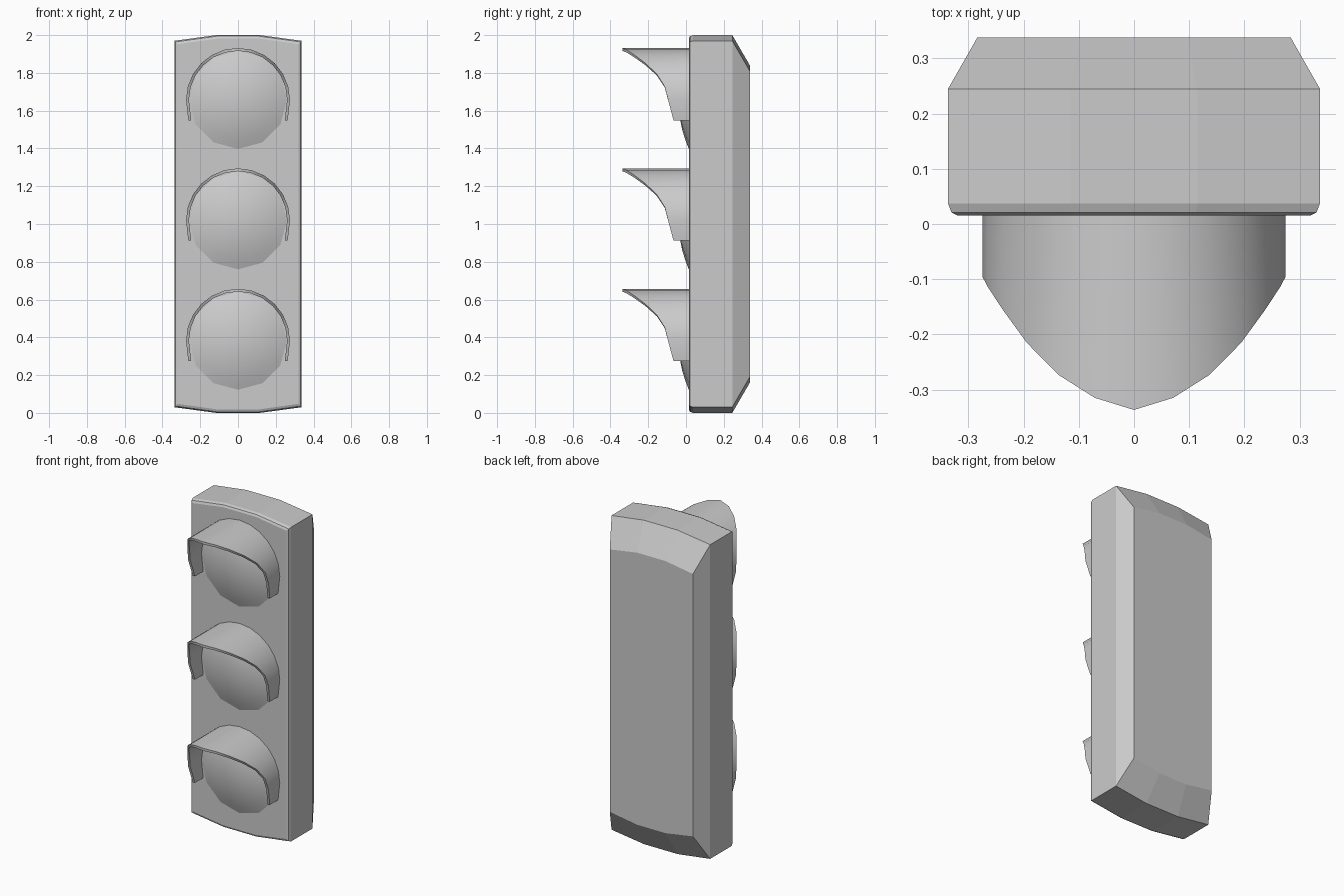
import bpy, bmesh, math

if "Cube" in bpy.data.objects:
    bpy.data.objects.remove(bpy.data.objects["Cube"])


def finish(name, bm, smooth=None):
    bmesh.ops.recalc_face_normals(bm, faces=bm.faces)
    mesh = bpy.data.meshes.new(name)
    bm.to_mesh(mesh)
    bm.free()
    ob = bpy.data.objects.new(name, mesh)
    bpy.context.collection.objects.link(ob)
    if smooth:
        bpy.ops.object.select_all(action='DESELECT')
        ob.select_set(True)
        bpy.context.view_layer.objects.active = ob
        bpy.ops.object.shade_smooth_by_angle(angle=math.radians(smooth))
    return ob


def loft(bm, loops, closed=True):
    """Bridge vertex loops of equal length with quads."""
    rings = [[bm.verts.new(p) for p in loop] for loop in loops]
    for a, b in zip(rings, rings[1:]):
        n = len(a)
        for i in range(n if closed else n - 1):
            j = (i + 1) % n
            bm.faces.new((a[i], a[j], b[j], b[i]))
    return rings


# housing: bowed-end box, rounded front rim, wide chamfer at the back
def housing_loop(y, inset_x, inset_z):
    w, c = 0.337 - inset_x, 0.115 * (1 - inset_x / 0.337)
    h, k = 1.0 - inset_z, 0.97 - inset_z
    half = [(-w, k), (-c, h), (c, h), (w, k)]
    outline = half + [(-x, -z) for x, z in half]
    return [(x, y, 1 + z) for x, z in outline]


bm = bmesh.new()
rings = loft(bm, [housing_loop(*s) for s in (
    (0.015, 0.018, 0.018), (0.021, 0.006, 0.006), (0.037, 0, 0),
    (0.245, 0, 0), (0.338, 0.053, 0.16))])
bm.faces.new(rings[0])
bm.faces.new(rings[-1])
finish("housing", bm)


# lens: shallow twelve-sided dome
def lens(name, cz, radius=0.262, depth=0.057, sides=12):
    bm = bmesh.new()
    loops = []
    for f in (1, 0.82, 0.6, 0.32):
        y = 0.016 - depth * (1 - f * f)
        loops.append([(f * radius * math.sin(math.tau * i / sides), y,
                       cz + f * radius * math.cos(math.tau * i / sides))
                      for i in range(sides)])
    rings = loft(bm, loops)
    bm.faces.new(rings[-1])
    bmesh.ops.poke(bm, faces=[bm.faces[:][-1]])
    for v in bm.verts:
        if abs(v.co.x) < 1e-5 and abs(v.co.z - cz) < 1e-5:
            v.co.y = 0.016 - depth
    finish(name, bm, 40)


# visor: arched hood whose front edge sweeps back towards the sides
REACH = [-0.337, -0.315, -0.273, -0.215, -0.155, -0.113, -0.095]


def visor(name, cz, outer=0.275, thick=0.015):
    def arc(r):
        side = [(r * math.sin(math.radians(15 * i)),
                 r * math.cos(math.radians(15 * i)), y)
                for i, y in enumerate(REACH)]
        side.append((r - 0.012, -0.108, -0.066))
        return [(-x, z, y) for x, z, y in side[:0:-1]] + side

    out, inn = arc(outer), arc(outer - thick)
    back = 0.02
    loops = [[(x, back, cz + z) for x, z, y in out],
             [(x, y, cz + z) for x, z, y in out],
             [(x, y, cz + z) for x, z, y in inn],
             [(x, back, cz + z) for x, z, y in inn]]
    bm = bmesh.new()
    rings = loft(bm, loops + loops[:1], closed=False)
    bmesh.ops.remove_doubles(bm, verts=bm.verts, dist=1e-5)
    bm.verts.ensure_lookup_table()
    bmesh.ops.holes_fill(bm, edges=[e for e in bm.edges if e.is_boundary], sides=4)
    finish(name, bm, 35)


for i, label in enumerate(("top", "middle", "bottom")):
    z = 1.657 - 0.6375 * i
    lens(label + "_lens", z)
    visor(label + "_visor", z)
